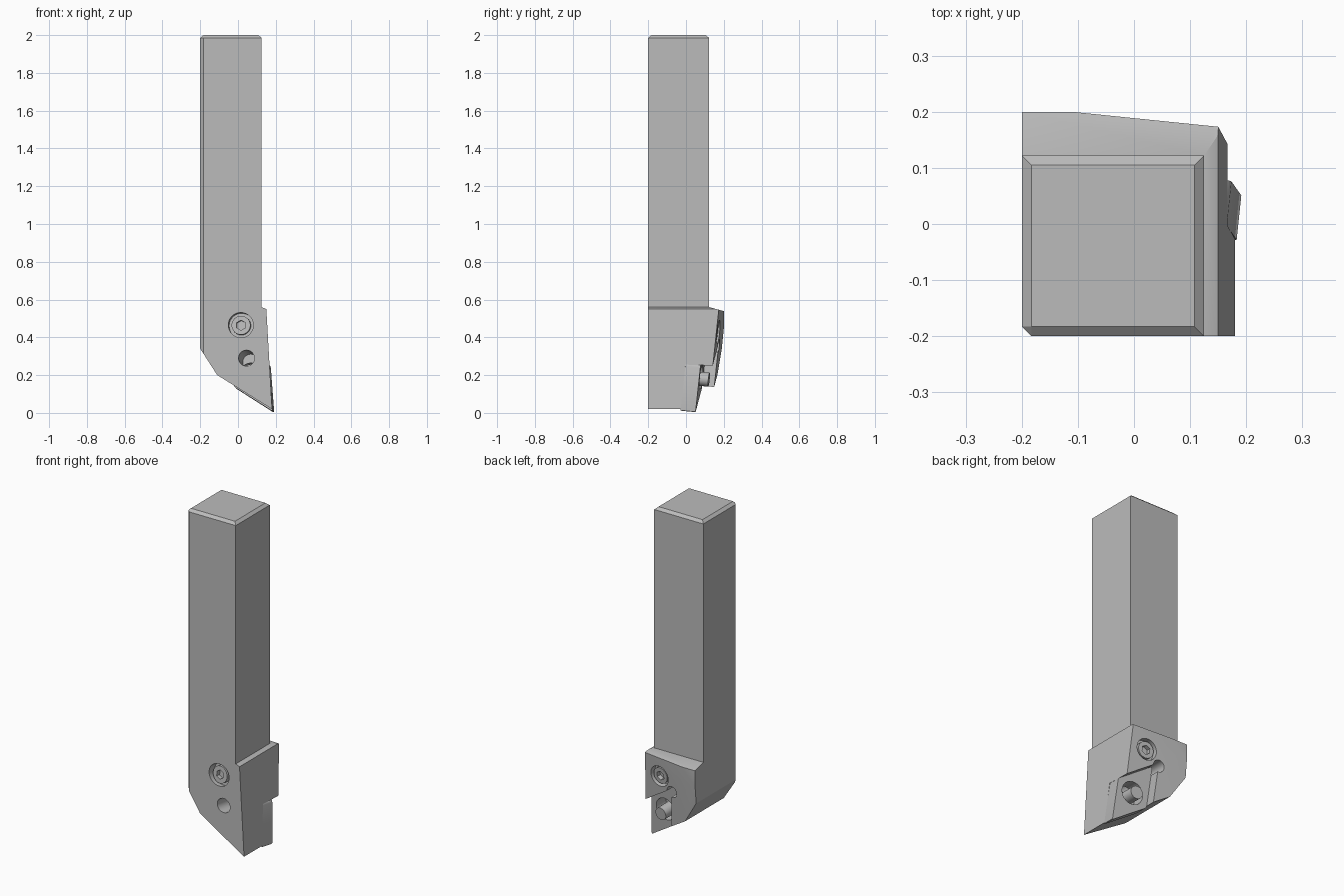
import bpy, bmesh, math
from mathutils import Vector

if "Cube" in bpy.data.objects:
    bpy.data.objects.remove(bpy.data.objects["Cube"], do_unlink=True)

steel = bpy.data.materials.new("grey steel")
steel.use_nodes = True
steel.diffuse_color = (0.5, 0.5, 0.5, 1)
steel.node_tree.nodes["Principled BSDF"].inputs["Base Color"].default_value = (0.5, 0.5, 0.5, 1)

# Axis of the tilted seat: cutting insert, screws and bores all follow it
N = Vector((0.105, 1, -0.1)).normalized()


def finish(bm, name):
    bmesh.ops.remove_doubles(bm, verts=bm.verts, dist=1e-5)
    bmesh.ops.recalc_face_normals(bm, faces=bm.faces)
    me = bpy.data.meshes.new(name)
    bm.to_mesh(me)
    bm.free()
    me.materials.append(steel)
    ob = bpy.data.objects.new(name, me)
    bpy.context.scene.collection.objects.link(ob)
    return ob


def loft(rings):
    bm = bmesh.new()
    loops = [[bm.verts.new(p) for p in r] for r in rings]
    n = len(loops[0])
    for a, b in zip(loops, loops[1:]):
        for i in range(n):
            j = (i + 1) % n
            bm.faces.new((a[i], a[j], b[j], b[i]))
    bm.faces.new(loops[0][::-1])
    bm.faces.new(loops[-1])
    return bm


def seat_prism(pts, t0, t1):
    # Outline given in x, z on the insert's rear plane, extruded along N
    base = [Vector((x, 0.05 - 0.105 * (x - 0.19) + 0.1 * z, z)) for x, z in pts]
    return loft([[p + N * t for p in base] for t in (t0, t1)])


def rod(name, origin, t0, t1, r, sides=32):
    u = N.cross(Vector((1, 0, 0))).normalized()
    v = N.cross(u)
    o = Vector(origin)
    rings = []
    for t in (t0, t1):
        rings.append([o + N * t + (u * math.cos(a) + v * math.sin(a)) * r
                      for a in (2 * math.pi * i / sides for i in range(sides))])
    return finish(loft(rings), name)


def cut(ob, *cutters):
    for c in cutters:
        m = ob.modifiers.new("cut", "BOOLEAN")
        m.operation = "DIFFERENCE"
        m.solver = "EXACT"
        m.object = c
        bpy.context.view_layer.update()
        me = bpy.data.meshes.new_from_object(
            ob.evaluated_get(bpy.context.evaluated_depsgraph_get()))
        ob.modifiers.clear()
        ob.data = me
        bpy.data.objects.remove(c, do_unlink=True)


def clip(bm, co, no):
    geom = bm.verts[:] + bm.edges[:] + bm.faces[:]
    res = bmesh.ops.bisect_plane(bm, geom=geom, plane_co=co, plane_no=no, clear_outer=True)
    edges = [e for e in res["geom_cut"] if isinstance(e, bmesh.types.BMEdge)]
    bmesh.ops.holes_fill(bm, edges=edges, sides=0)


# Square shank with one chamfered long edge and a chamfered top
side = [(-0.183, -0.2), (0.125, -0.2), (0.125, 0.122), (-0.2, 0.122), (-0.2, -0.183)]
top = [(-0.183, -0.183), (0.108, -0.183), (0.108, 0.105), (-0.183, 0.105), (-0.183, -0.183)]
finish(loft([[(x, y, 0.56) for x, y in side], [(x, y, 1.985) for x, y in side],
             [(x, y, 2.0) for x, y in top]]), "shank")

# Head: front outline pushed back, then trimmed by sloped planes
outline = [(-0.2, 0.34), (-0.11, 0.2), (0.18, 0.02), (0.15, 0.55), (0.125, 0.56), (-0.2, 0.56)]
bm = loft([[(x, y, z) for x, z in outline] for y in (-0.2, 0.2)])
clip(bm, (-0.11, 0.2, 0.54), N)
clip(bm, (0, 0.122, 0.56), (0, 0.27, 1))
clip(bm, (-0.183, -0.2, 0), (-1, -1, 0))
head = finish(bm, "head")

# Insert seat, corner relief, pin bore and screw recesses
A, B, D = (0.192, 0.0), (0.173, 0.25), (-0.015, 0.132)
C = (B[0] + D[0] - A[0], B[1] + D[1] - A[1])
pocket = finish(seat_prism([C, (0.373, 0.12), (0.4, -0.3), (0.004, -0.12)], -0.08, 0.4), "pocket")
front_pt, back_pt = (0.015, -0.2, 0.465), (0.055, 0.172, 0.428)
cut(head, pocket,
    rod("relief", (C[0], 0.11, C[1] - 0.02), -0.08, 0.3, 0.034),
    rod("pin_bore", (0.045, -0.2, 0.29), -0.05, 0.3, 0.042),
    rod("front_recess", front_pt, -0.1, 0.035, 0.066),
    rod("back_recess", back_pt, -0.035, 0.1, 0.062))

# Cutting insert with rounded corners and a clearance hole
bm = seat_prism([A, B, C, D], -0.08, 0)
long_edges = [e for e in bm.edges
              if abs((e.verts[0].co - e.verts[1].co).normalized().dot(N)) > 0.99]
bmesh.ops.bevel(bm, geom=long_edges, offset=0.01, segments=3, affect="EDGES", profile=0.5)
insert = finish(bm, "cutting_insert")
mid = ((A[0] + C[0]) / 2, 0.08, (A[1] + C[1]) / 2)
cut(insert, rod("insert_hole", mid, -0.2, 0.2, 0.066))

# Clamping pin standing through the insert
rod("clamp_pin", (0.078, 0.08, 0.18), -0.1, 0.042, 0.037)

# Clamp screw ends with hexagonal sockets
for name, pt, s, r in (("front_screw", front_pt, 1, 0.05), ("back_screw", back_pt, -1, 0.048)):
    screw = rod(name, pt, s * 0.008, s * 0.06, r)
    cut(screw, rod("socket", pt, -s * 0.05, s * 0.033, 0.027, 6))

# Smooth the round walls, keep the edges crisp
for ob in bpy.context.scene.collection.objects:
    if ob.type == "MESH" and ob.name != "shank":
        bpy.ops.object.select_all(action="DESELECT")
        ob.select_set(True)
        bpy.context.view_layer.objects.active = ob
        bpy.ops.object.shade_smooth_by_angle(angle=math.radians(25))
